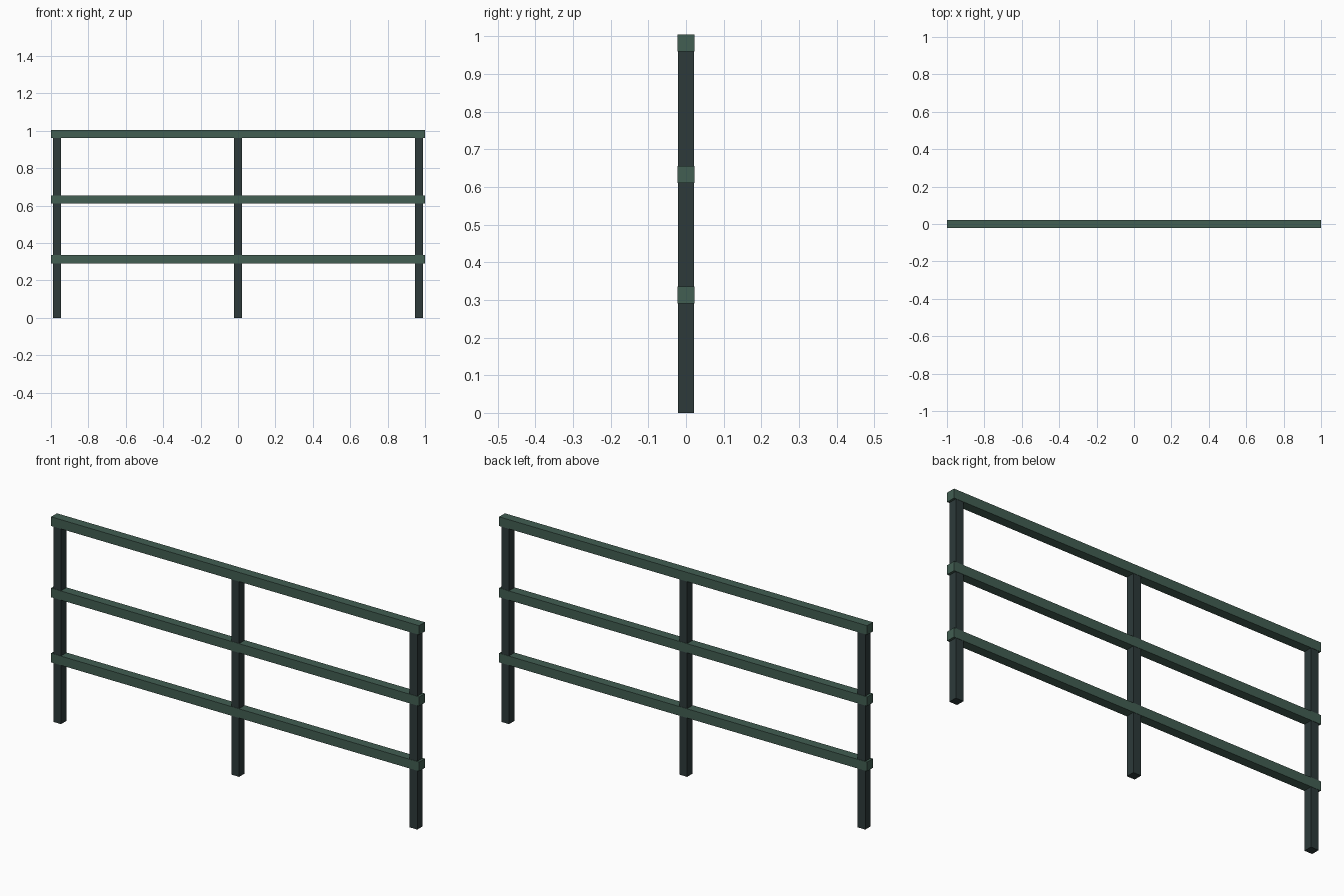
import bpy

cube = bpy.data.objects.get("Cube")
if cube:
    bpy.data.objects.remove(cube, do_unlink=True)


def make_material(name, rgb):
    mat = bpy.data.materials.new(name)
    mat.use_nodes = True
    mat.diffuse_color = (*rgb, 1)
    mat.node_tree.nodes["Principled BSDF"].inputs["Base Color"].default_value = (*rgb, 1)
    return mat


def box(name, center, size, mat):
    bpy.ops.mesh.primitive_cube_add(size=1, location=center)
    obj = bpy.context.object
    obj.name = name
    obj.scale = size
    bpy.ops.object.transform_apply(location=False, rotation=False, scale=True)
    obj.data.materials.append(mat)
    return obj


rail_green = make_material("rail green", (0.054, 0.112, 0.085))
post_dark = make_material("post dark green", (0.026, 0.042, 0.042))

RAIL = 0.045
POST = 0.042
HEIGHT = 1.005

# Upright posts, ending just inside the top rail
post_height = HEIGHT - RAIL / 2
for name, x in (("right_post", -0.968), ("middle_post", 0), ("left_post", 0.968)):
    box(name, (x, 0, post_height / 2), (POST, POST, post_height), post_dark)

# Horizontal rails running the full length
for name, top in (("top_rail", HEIGHT), ("middle_rail", 0.655), ("lower_rail", 0.335)):
    box(name, (0, 0, top - RAIL / 2), (2, RAIL, RAIL), rail_green)
